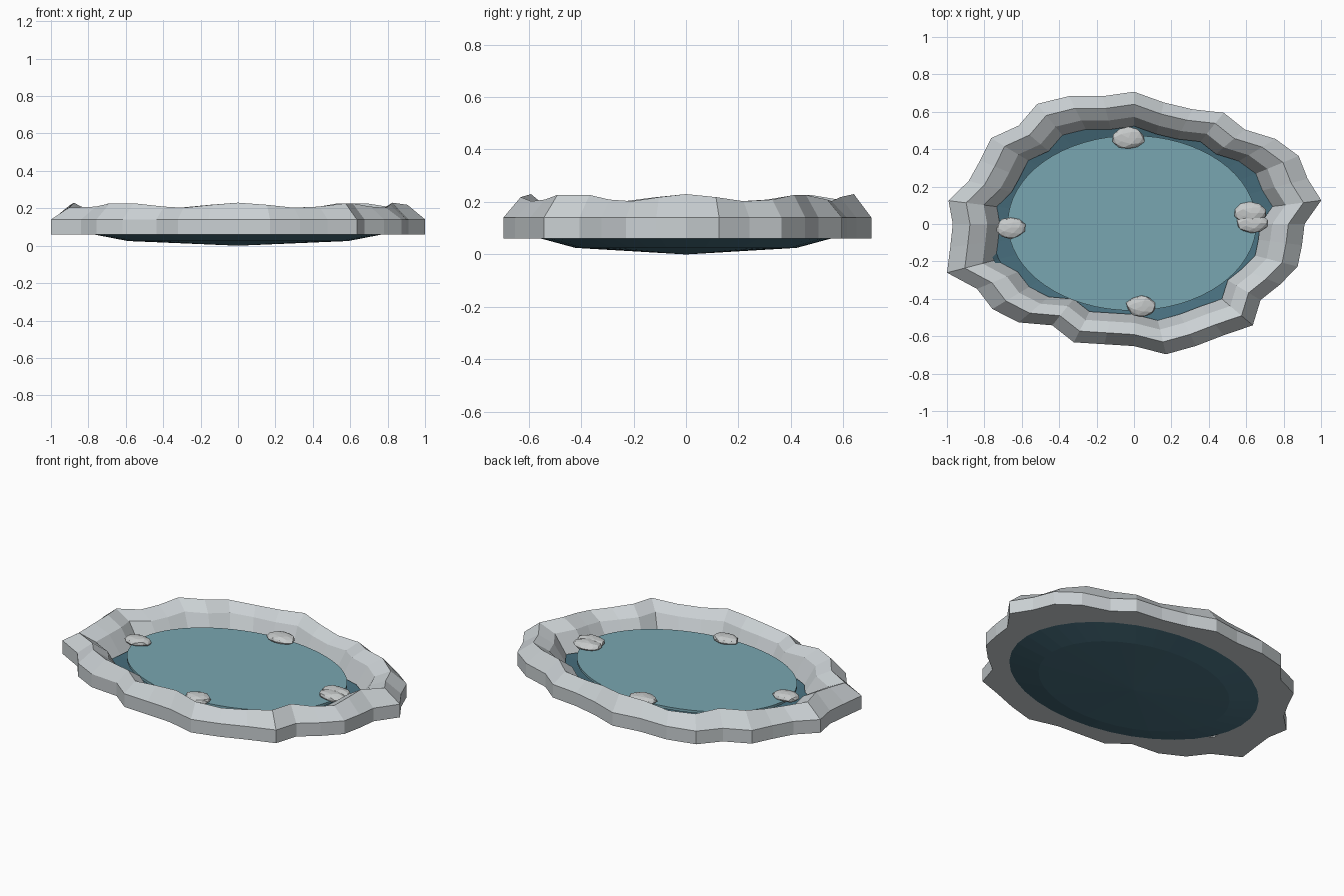
import bpy
import bmesh
import random
from math import sin, cos, pi
from mathutils import Vector

random.seed(4)
cube = bpy.data.objects.get("Cube")
if cube:
    bpy.data.objects.remove(cube, do_unlink=True)

SEGMENTS = 36
HALF_X, HALF_Y = 0.95, 0.68


def material(name, rgb):
    mat = bpy.data.materials.new(name)
    mat.use_nodes = True
    mat.diffuse_color = (*rgb, 1)
    shader = mat.node_tree.nodes["Principled BSDF"]
    shader.inputs["Base Color"].default_value = (*rgb, 1)
    shader.inputs["Roughness"].default_value = 0.8
    return mat


rim_grey = material("pale rock grey", (0.59, 0.63, 0.65))
stone_grey = material("stone grey", (0.57, 0.59, 0.59))
water_blue = material("water blue", (0.19, 0.38, 0.44))
basin_blue = material("deep basin blue", (0.065, 0.16, 0.21))


def finish(name, bm, mat):
    mesh = bpy.data.meshes.new(name)
    bm.to_mesh(mesh)
    bm.free()
    mesh.materials.append(mat)
    obj = bpy.data.objects.new(name, mesh)
    bpy.context.collection.objects.link(obj)
    return obj


def oval(bm, rx, ry, height, count=SEGMENTS, wobble=None):
    """Ring of vertices; height is a function of the angle."""
    ring = []
    for i in range(count):
        a = 2 * pi * i / count
        k = wobble[i] / 100 if wobble else 1
        ring.append(bm.verts.new((rx * k * cos(a), ry * k * sin(a), height(a))))
    return ring


def bridge(bm, lower, upper):
    n = len(lower)
    for i in range(n):
        j = (i + 1) % n
        bm.faces.new((lower[i], lower[j], upper[j], upper[i]))


def level(z):
    return lambda a: z


# Rocky rim: one uneven outline swept through a five-point section
outline = [96, 107, 104, 107, 104, 97, 101, 96, 97, 104, 102, 107,
           109, 101, 105, 100, 99, 106, 102, 105, 112, 102, 104, 101,
           92, 99, 96, 96, 104, 102, 101, 104, 93, 95, 98, 96]
section = [(1, level(0.06)), (1, level(0.14)),
           (0.905, lambda a: 0.216 + 0.014 * cos(8 * a)),
           (0.81, lambda a: 0.17 + 0.008 * cos(8 * a)),
           (0.74, level(0.06))]
bm = bmesh.new()
rings = [oval(bm, HALF_X * s, HALF_Y * s, h, wobble=outline) for s, h in section]
for i, ring in enumerate(rings):
    bridge(bm, ring, rings[(i + 1) % len(rings)])
bmesh.ops.recalc_face_normals(bm, faces=bm.faces[:])
finish("rock_rim", bm, rim_grey)

# Shallow basin under the water, tucked into the rim
bm = bmesh.new()
bowl = [oval(bm, HALF_X * s, HALF_Y * s, level(z))
        for s, z in [(0.62, 0.025), (0.81, 0.06), (0.84, 0.09)]]
for lower, upper in zip(bowl, bowl[1:]):
    bridge(bm, lower, upper)
bottom = bm.verts.new((0, 0, 0))
for i in range(SEGMENTS):
    bm.faces.new((bottom, bowl[0][(i + 1) % SEGMENTS], bowl[0][i]))
finish("basin", bm, basin_blue)

# Thin oval water sheet
bm = bmesh.new()
low = oval(bm, 0.665, 0.468, level(0.115), 64)
top = oval(bm, 0.665, 0.468, level(0.13), 64)
bridge(bm, low, top)
bm.faces.new(top)
bm.faces.new(low[::-1])
bmesh.ops.translate(bm, verts=bm.verts[:], vec=(-0.01, 0.005, 0))
water = finish("water", bm, water_blue)
bpy.context.view_layer.objects.active = water
water.select_set(True)
bpy.ops.object.shade_smooth_by_angle()
water.select_set(False)


# Flat stones sitting at the water's edge
def stone(name, x, y, rx, ry):
    bm = bmesh.new()
    bmesh.ops.create_icosphere(bm, subdivisions=2, radius=1)
    for v in bm.verts:
        k = random.uniform(0.92, 1.06)
        v.co = Vector((x + v.co.x * rx * k, y + v.co.y * ry * k,
                       0.138 + v.co.z * 0.027 * k))
    finish(name, bm, stone_grey)


stone("stone_right", -0.66, -0.02, 0.08, 0.058)
stone("stone_back", -0.03, 0.46, 0.088, 0.062)
stone("stone_front", 0.04, -0.44, 0.082, 0.058)
stone("stone_left", 0.62, 0.06, 0.085, 0.058)
stone("stone_left_second", 0.63, 0.005, 0.085, 0.055)
